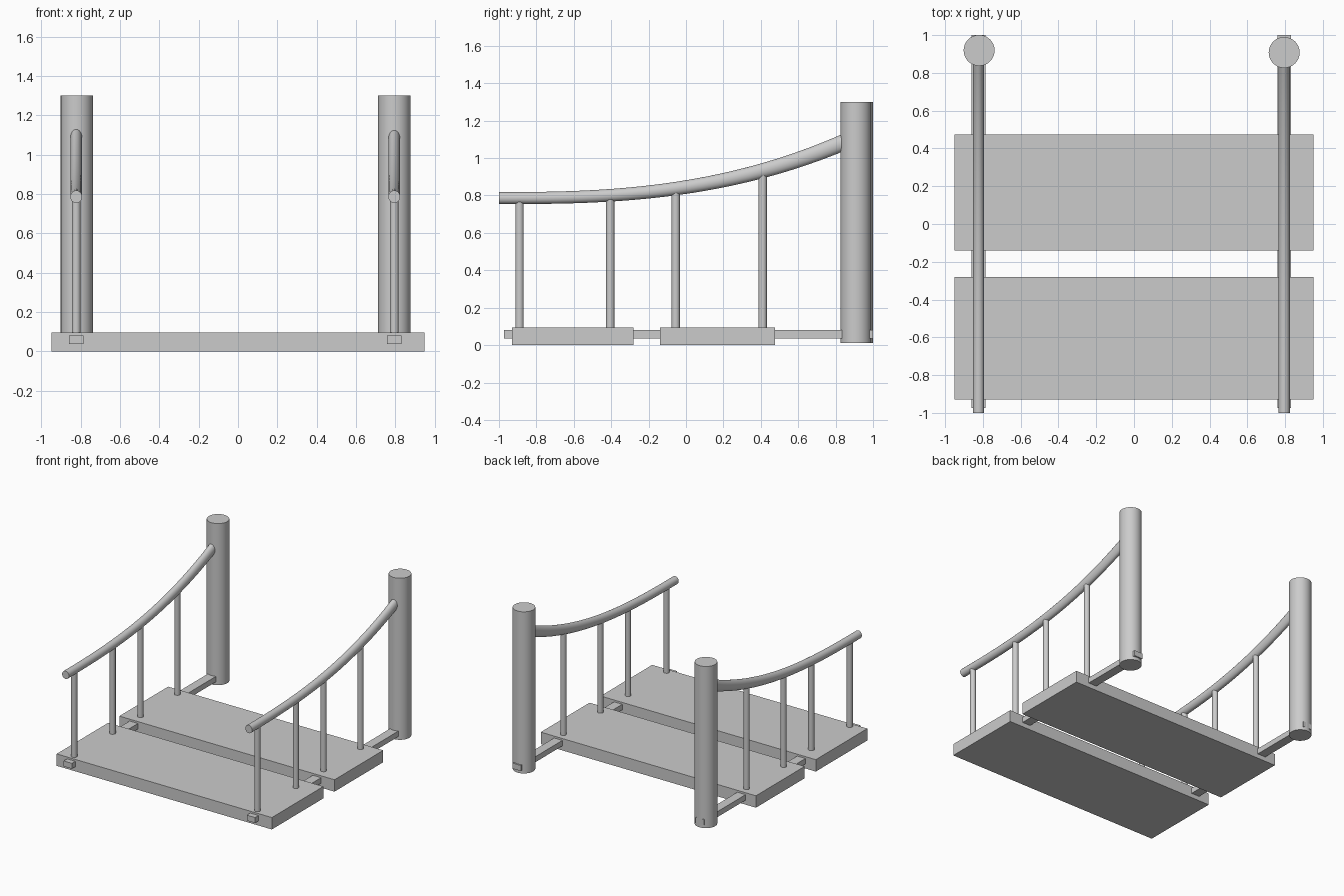
import bpy, bmesh, math

if "Cube" in bpy.data.objects:
    bpy.data.objects.remove(bpy.data.objects["Cube"])


def finish(obj, smooth=False):
    if smooth:
        bpy.ops.object.select_all(action='DESELECT')
        obj.select_set(True)
        bpy.context.view_layer.objects.active = obj
        bpy.ops.object.shade_smooth_by_angle(angle=math.radians(40))
    return obj


def box(name, x0, x1, y0, y1, z0, z1):
    bpy.ops.mesh.primitive_cube_add(
        size=1, location=((x0 + x1) / 2, (y0 + y1) / 2, (z0 + z1) / 2))
    obj = bpy.context.object
    obj.name = name
    obj.scale = (x1 - x0, y1 - y0, z1 - z0)
    return obj


def pole(name, x, y, r, z0, z1, sides):
    bpy.ops.mesh.primitive_cylinder_add(
        vertices=sides, radius=r, depth=z1 - z0, location=(x, y, (z0 + z1) / 2))
    obj = bpy.context.object
    obj.name = name
    return finish(obj, True)


def rope_z(y):
    return 0.786 + 0.059 * max(y + 1, 0) ** 2.65


def rope(name, x, y_end, sides=20, steps=24):
    # Upright rings swept along the sagging curve, slightly taller at the post
    bm = bmesh.new()
    rings = []
    for i in range(steps + 1):
        y = -1 + (y_end + 1) * i / steps
        h = 0.032 + 0.015 * ((y + 1) / 1.83) ** 2
        rings.append([bm.verts.new((x + 0.03 * math.cos(a), y, rope_z(y) + h * math.sin(a)))
                      for a in (2 * math.pi * k / sides for k in range(sides))])
    for a, b in zip(rings, rings[1:]):
        for k in range(sides):
            n = (k + 1) % sides
            bm.faces.new((a[k], a[n], b[n], b[k]))
    bm.faces.new(rings[0])
    bm.faces.new(rings[-1])
    bmesh.ops.recalc_face_normals(bm, faces=bm.faces)
    mesh = bpy.data.meshes.new(name)
    bm.to_mesh(mesh)
    bm.free()
    obj = bpy.data.objects.new(name, mesh)
    bpy.context.collection.objects.link(obj)
    return finish(obj, True)


# Deck planks
box("front_plank", -0.95, 0.95, -0.93, -0.28, 0, 0.095)
box("back_plank", -0.95, 0.95, -0.14, 0.475, 0, 0.095)

# Each side: post, stringer under the planks, rope handrail, balusters
for side, x, post_x, post_y in (("left", -0.823, -0.82, 0.919),
                                ("right", 0.795, 0.795, 0.908)):
    pole(side + "_post", post_x, post_y, 0.082, 0.01, 1.3, 32)
    box(side + "_stringer", x - 0.036, x + 0.037, -0.973, 1.0, 0.036, 0.08)
    rope(side + "_rope", x, post_y - 0.03)
    for i, y in enumerate((-0.89, -0.405, -0.055, 0.41)):
        pole(f"{side}_baluster_{i + 1}", x, y, 0.0225, 0.06, rope_z(y), 16)
